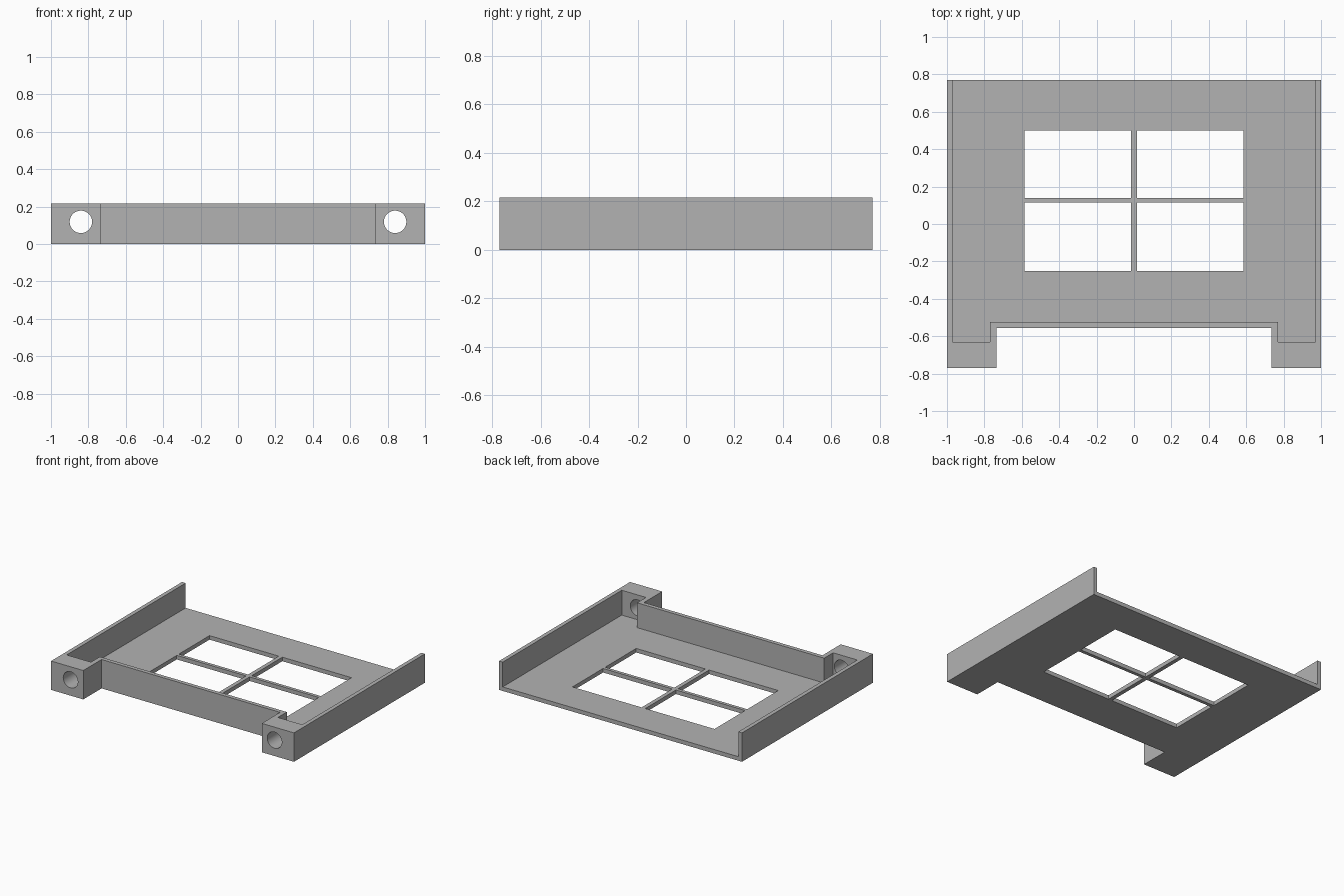
import bpy, bmesh, math
from mathutils import Matrix

cube = bpy.data.objects.get("Cube")
if cube:
    bpy.data.objects.remove(cube, do_unlink=True)

grey = bpy.data.materials.new("plain grey")
grey.use_nodes = True
tone = (0.45, 0.45, 0.45, 1)
grey.diffuse_color = tone
grey.node_tree.nodes["Principled BSDF"].inputs["Base Color"].default_value = tone

WIDE, BACK, FRONT, TALL = 1.0, 0.77, -0.77, 0.215
WALL, FLOOR = 0.03, 0.03


def finish(name, bm):
    bmesh.ops.recalc_face_normals(bm, faces=bm.faces)
    mesh = bpy.data.meshes.new(name)
    bm.to_mesh(mesh)
    bm.free()
    mesh.materials.append(grey)
    obj = bpy.data.objects.new(name, mesh)
    bpy.context.collection.objects.link(obj)
    return obj


def mirrored_prism(name, half, z0, z1):
    """Extrude a half outline, mirrored across x = 0, from z0 to z1."""
    outline = half + [(-x, y) for x, y in reversed(half)]
    bm = bmesh.new()
    face = bm.faces.new([bm.verts.new((x, y, z0)) for x, y in outline])
    top = bmesh.ops.extrude_face_region(bm, geom=[face])["geom"]
    verts = [v for v in top if isinstance(v, bmesh.types.BMVert)]
    bmesh.ops.translate(bm, verts=verts, vec=(0, 0, z1 - z0))
    return finish(name, bm)


def box(name, x0, x1, y0, y1, z0, z1):
    bm = bmesh.new()
    place = Matrix.Translation(((x0 + x1) / 2, (y0 + y1) / 2, (z0 + z1) / 2))
    size = Matrix.Diagonal((x1 - x0, y1 - y0, z1 - z0, 1))
    bmesh.ops.create_cube(bm, size=1, matrix=place @ size)
    return finish(name, bm)


def bore(name, x):
    bm = bmesh.new()
    place = Matrix.Translation((x, -0.7, 0.118)) @ Matrix.Rotation(math.pi / 2, 4, "X")
    bmesh.ops.create_cone(bm, cap_ends=True, segments=48, radius1=0.06,
                          radius2=0.06, depth=0.2, matrix=place)
    return finish(name, bm)


# Solid tray outline with two front feet
tray = mirrored_prism("tray", [(0.735, -0.555), (0.735, FRONT),
                               (WIDE, FRONT), (WIDE, BACK)], 0, TALL)

# Hollow that leaves floor, side walls, front wall and foot blocks; open at back
cutters = [mirrored_prism("hollow_cutter",
                          [(0.77, -0.525), (0.77, -0.63),
                           (WIDE - WALL, -0.63), (WIDE - WALL, 1)], FLOOR, 0.4)]

# Four floor openings, leaving a cross of thin bars
for side, (x0, x1) in {"right": (-0.585, -0.015), "left": (0.015, 0.585)}.items():
    for end, (y0, y1) in {"front": (-0.25, 0.115), "back": (0.14, 0.5)}.items():
        cutters.append(box(f"{end}_{side}_opening_cutter", x0, x1, y0, y1, -0.1, 0.1))

# Round holes through the foot blocks
for side, x in (("right", -0.84), ("left", 0.84)):
    cutters.append(bore(f"{side}_hole_cutter", x))

for cutter in cutters:
    cutter.hide_render = True
    cutter.hide_set(True)
    cutter.display_type = "WIRE"
    cut = tray.modifiers.new(cutter.name, "BOOLEAN")
    cut.operation = "DIFFERENCE"
    cut.solver = "EXACT"
    cut.object = cutter

# Bake the cuts, then remove the helpers
bpy.context.view_layer.objects.active = tray
tray.select_set(True)
for cut in list(tray.modifiers):
    bpy.ops.object.modifier_apply(modifier=cut.name)
for cutter in cutters:
    bpy.data.objects.remove(cutter, do_unlink=True)
bpy.ops.object.shade_smooth_by_angle(angle=math.radians(30))
